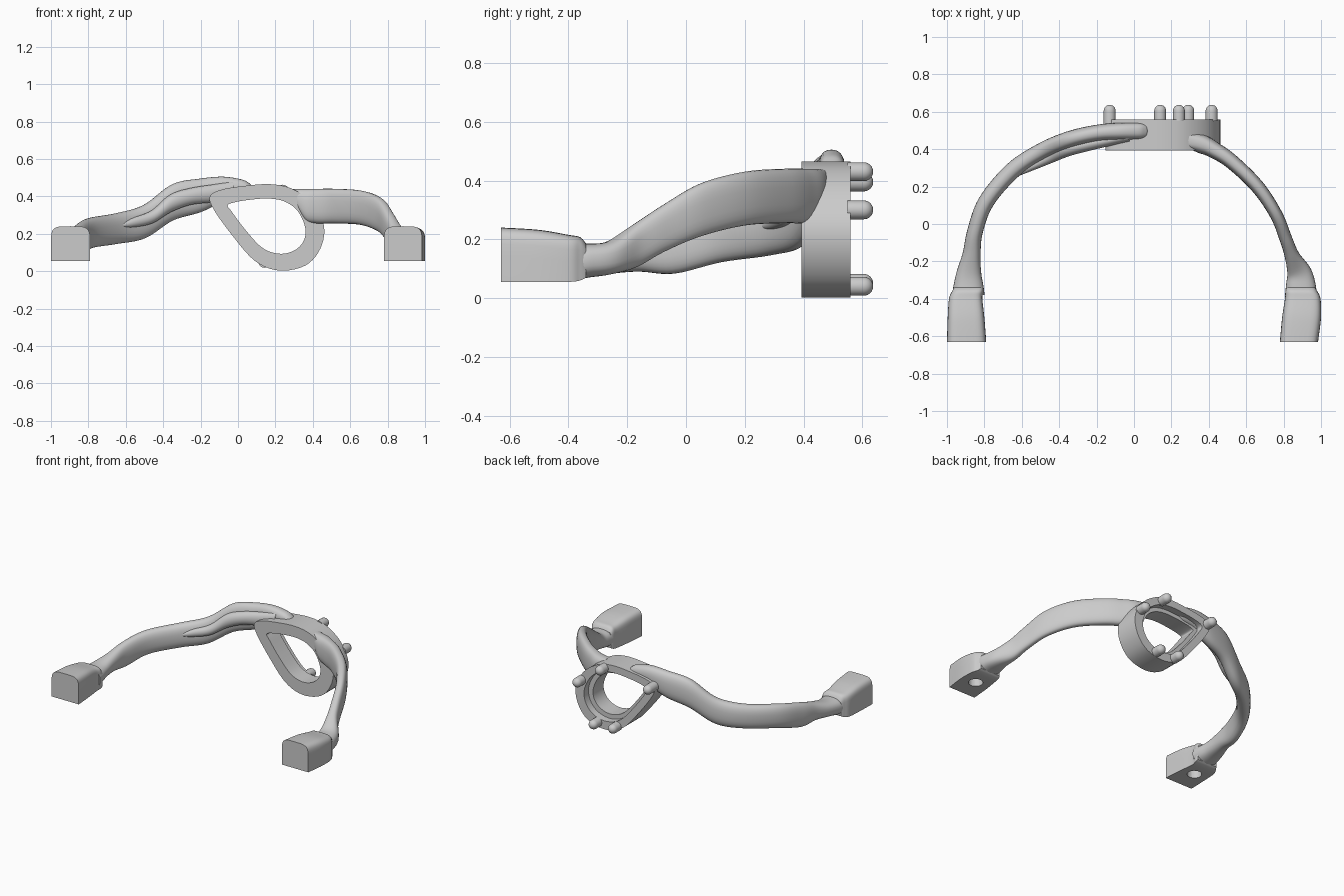
import bpy, bmesh, math
from mathutils import Vector

cube = bpy.data.objects.get("Cube")
if cube:
    bpy.data.objects.remove(cube, do_unlink=True)

grey = bpy.data.materials.new("plain_grey")
grey.use_nodes = True
grey.diffuse_color = (0.6, 0.6, 0.6, 1)
grey.node_tree.nodes["Principled BSDF"].inputs["Base Color"].default_value = (0.6, 0.6, 0.6, 1)


def make_object(name, bm, angle=40):
    bmesh.ops.recalc_face_normals(bm, faces=bm.faces)
    mesh = bpy.data.meshes.new(name)
    bm.to_mesh(mesh)
    bm.free()
    mesh.materials.append(grey)
    obj = bpy.data.objects.new(name, mesh)
    bpy.context.collection.objects.link(obj)
    bpy.ops.object.select_all(action='DESELECT')
    obj.select_set(True)
    bpy.context.view_layer.objects.active = obj
    bpy.ops.object.shade_smooth_by_angle(angle=math.radians(angle))
    return obj


def spline(points, steps, closed=False):
    """Smooth path through points of any dimension."""
    pts = [Vector(p) for p in points]
    n = len(pts)
    at = (lambda i: pts[i % n]) if closed else (lambda i: pts[max(0, min(n - 1, i))])
    out = []
    for i in range(n if closed else n - 1):
        a, b, c, d = (at(i + k) for k in (-1, 0, 1, 2))
        for s in range(steps):
            t = s / steps
            out.append(b + (c - a) * (t / 2) + (a * 2 - b * 5 + c * 4 - d) * (t * t / 2)
                       + (b * 3 - a - c * 3 + d) * (t ** 3 / 2))
    return out if closed else out + [pts[-1]]


def bridge(bm, rows, wrap=False):
    n = len(rows[0])
    for k in range(len(rows) if wrap else len(rows) - 1):
        a, b = rows[k], rows[(k + 1) % len(rows)]
        for i in range(n):
            j = (i + 1) % n
            bm.faces.new((a[i], a[j], b[j], b[i]))


def oval(power, count=28):
    def part(v):
        return math.copysign(abs(v) ** (2 / power), v)
    angles = [2 * math.pi * i / count for i in range(count)]
    return [(part(math.cos(a)), part(math.sin(a))) for a in angles]


def loft(name, stations, section, turn=True):
    """Sweep a section along stations of x, y, bottom, top, half width."""
    rings = spline(stations, 6)
    bm = bmesh.new()
    rows = []
    for i, s in enumerate(rings):
        before, after = rings[max(i - 1, 0)], rings[min(i + 1, len(rings) - 1)]
        side = Vector((after[1] - before[1], before[0] - after[0])).normalized()
        if not turn:
            side = Vector((1, 0))
        mid, half = (s[2] + s[3]) / 2, (s[3] - s[2]) / 2
        rows.append([bm.verts.new((s[0] + side.x * s[4] * u, s[1] + side.y * s[4] * u,
                                   mid + half * v)) for u, v in section])
    bridge(bm, rows)
    bm.faces.new(rows[0])
    bm.faces.new(rows[-1])
    return make_object(name, bm)


# Two curved arms
loft("left_arm", [
    (.892, -.38, .06, .19, .084), (.892, -.33, .07, .185, .08), (.883, -.26, .08, .195, .066),
    (.845, -.17, .105, .255, .04), (.812, -.08, .155, .315, .034), (.76, .05, .21, .39, .034),
    (.66, .2, .247, .43, .037), (.52, .335, .255, .44, .04), (.42, .40, .255, .44, .045),
    (.36, .428, .275, .44, .05), (.29, .445, .385, .44, .04)], oval(2.6))
loft("right_arm", [
    (-.885, -.38, .06, .19, .086), (-.885, -.33, .07, .185, .08), (-.882, -.26, .082, .19, .066),
    (-.868, -.16, .09, .215, .048), (-.85, -.04, .083, .25, .042), (-.79, .12, .122, .285, .043),
    (-.65, .285, .145, .31, .045),
    (-.5, .385, .175, .355, .045), (-.35, .45, .27, .465, .045), (-.2, .485, .315, .495, .045),
    (-.08, .495, .37, .505, .045), (.02, .497, .39, .49, .043), (.06, .497, .41, .47, .035),
    (.075, .497, .425, .455, .02)], oval(2.4))

# Raised strand on the inner face of the right arm
loft("inner_strand", [
    (-.63, .26, .235, .25, .008), (-.56, .30, .235, .285, .02), (-.46, .35, .255, .325, .03),
    (-.36, .395, .315, .41, .035), (-.25, .425, .355, .445, .035), (-.12, .45, .37, .465, .03),
    (-.03, .47, .39, .48, .03)], oval(2))


# End blocks with a round socket underneath
def dome_section():
    top = [(u, -.1 + 1.1 * v) for u, v in oval(4.5, 40)[:21]]
    return top + [(-1, -1), (1, -1)]


blocks = {
    "left": [(.882, -.63, .055, .24, .102), (.896, -.5, .055, .232, .104),
             (.902, -.4, .055, .215, .095), (.895, -.36, .06, .207, .085),
             (.892, -.34, .07, .185, .076)],
    "right": [(-.895, -.63, .055, .24, .105), (-.898, -.5, .055, .232, .098),
              (-.9, -.4, .055, .215, .089), (-.89, -.36, .06, .207, .083),
              (-.885, -.34, .07, .185, .076)]}
for word, stations in blocks.items():
    block = loft(word + "_end_block", stations, dome_section(), turn=False)
    bpy.ops.mesh.primitive_cylinder_add(vertices=32, radius=.046, depth=.16,
                                        location=(stations[1][0], -.48, .06))
    cutter = bpy.context.object
    cutter.data.materials.append(grey)
    cut = block.modifiers.new("socket", 'BOOLEAN')
    cut.object = cutter
    cut.solver = 'EXACT'
    bpy.ops.object.select_all(action='DESELECT')
    bpy.context.view_layer.objects.active = block
    block.select_set(True)
    bpy.ops.object.modifier_apply(modifier=cut.name)
    bpy.data.objects.remove(cutter, do_unlink=True)

# Teardrop frame with a stepped recess at the back
outer = spline([(-.15, .40), (-.09, .435), (.03, .455), (.17, .465), (.29, .44), (.40, .36),
                (.46, .24), (.44, .12), (.36, .03), (.22, .003), (.09, .055), (-.03, .19),
                (-.13, .33)], 5, True)
inner = spline([(-.055, .35), (-.03, .365), (.05, .38), (.16, .388), (.25, .372), (.32, .32),
                (.36, .23), (.35, .16), (.30, .11), (.22, .093), (.13, .125), (.04, .22),
                (-.035, .32)], 5, True)
recess = [i.lerp(o, .35) for i, o in zip(inner, outer)]
bm = bmesh.new()
rows = [[bm.verts.new((p.x, y, p.y)) for p in loop] for loop, y in (
    (outer, .393), (outer, .56), (recess, .56), (recess, .51), (inner, .51), (inner, .393))]
bridge(bm, rows, wrap=True)
make_object("teardrop_frame", bm)

# Round-ended pins on the back of the frame; the tip pin reaches further forward
pins = [(-.13, .395, .5), (.24, .43, .55), (.415, .30, .55), (.14, .05, .55), (.29, .04, .55)]
for number, (x, z, start) in enumerate(pins):
    bm = bmesh.new()
    radius = .032
    profile = [(radius, start)] + [(radius * math.cos(a), .605 + radius * math.sin(a))
                                   for a in (math.pi / 2 * k / 6.2 for k in range(7))]
    rows = [[bm.verts.new((x + r * math.cos(math.tau * k / 24), y,
                           z + r * math.sin(math.tau * k / 24))) for k in range(24)]
            for r, y in profile]
    bridge(bm, rows)
    bm.faces.new(rows[0])
    bm.faces.new(rows[-1])
    make_object("pin_" + str(number + 1), bm)
